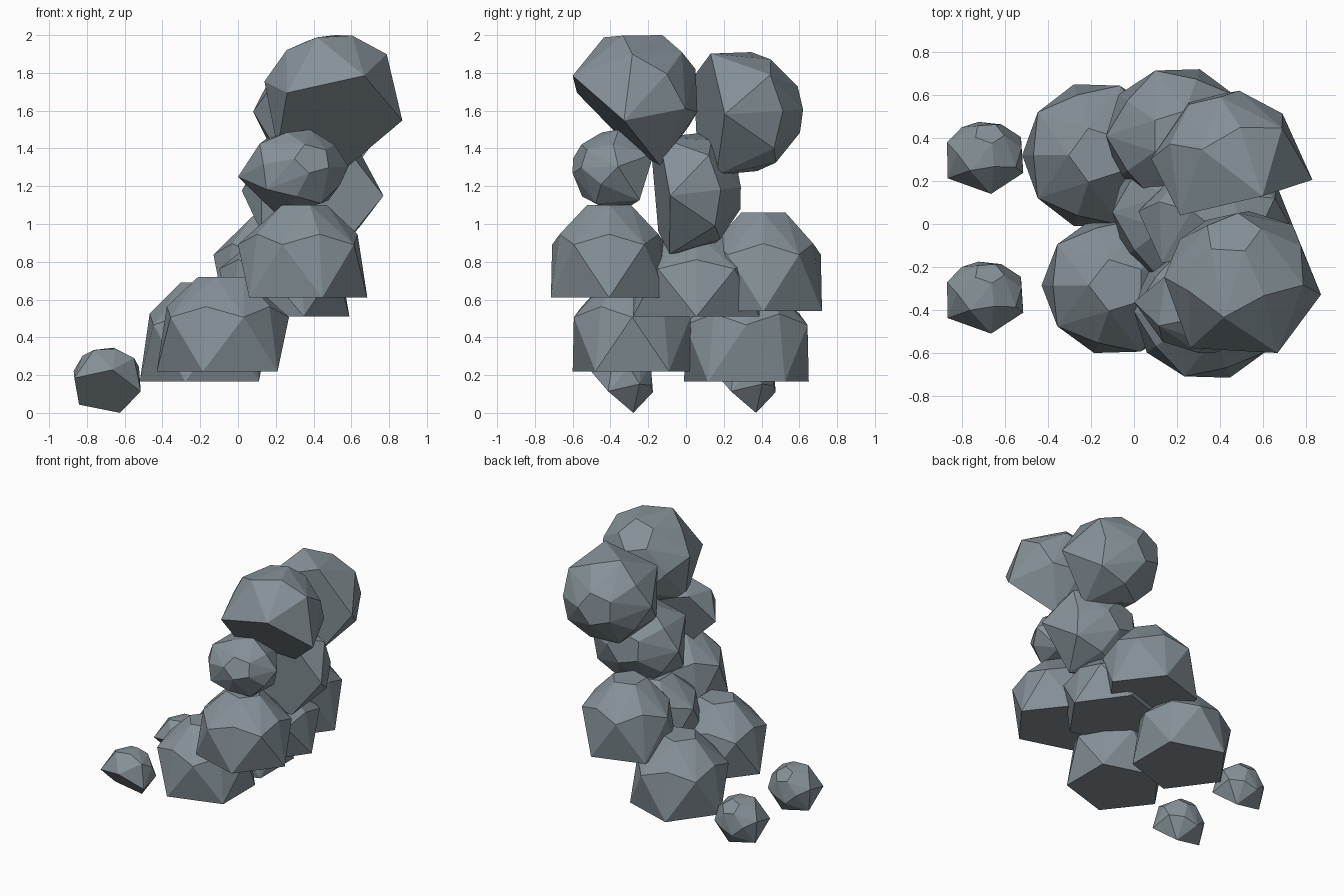
import bpy, bmesh, math
from mathutils import Vector, Matrix

if "Cube" in bpy.data.objects:
    bpy.data.objects.remove(bpy.data.objects["Cube"])

slate = bpy.data.materials.new("slate_grey")
slate.diffuse_color = (0.235, 0.285, 0.315, 1)
slate.use_nodes = True
slate.node_tree.nodes["Principled BSDF"].inputs["Base Color"].default_value = slate.diffuse_color


def rock(name, lo, hi, axis=(0, 0, 1), phase=180, waist=0.82):
    """Faceted dome on a flat five-sided base, turned along axis, fitted to a box."""
    # rings: radius, height, half-step twist
    rings = [(1.0, 0, 0), (0.98, waist, 1), (0.85, 0.98, 0), (0.38, 1.43, 0)]
    turn = Vector(axis).to_track_quat('Z', 'Y').to_matrix() if axis != (0, 0, 1) else Matrix.Identity(3)
    pts = []
    for r, h, twist in rings:
        for i in range(5):
            a = math.radians(phase + 72 * i + 36 * twist)
            pts.append(turn @ Vector((r * math.cos(a), r * math.sin(a), h)))
    # fit to the box
    for k in range(3):
        a, b = min(p[k] for p in pts), max(p[k] for p in pts)
        for p in pts:
            p[k] = lo[k] + (p[k] - a) / (b - a) * (hi[k] - lo[k])
    bm = bmesh.new()
    for p in pts:
        bm.verts.new(p)
    bmesh.ops.convex_hull(bm, input=bm.verts)
    bmesh.ops.dissolve_limit(bm, angle_limit=math.radians(4), verts=bm.verts, edges=bm.edges)
    bmesh.ops.recalc_face_normals(bm, faces=bm.faces)
    me = bpy.data.meshes.new(name)
    bm.to_mesh(me)
    bm.free()
    me.materials.append(slate)
    bpy.context.collection.objects.link(bpy.data.objects.new(name, me))


# two loose pebbles
for side, y in (("back", 0.14), ("front", -0.51)):
    rock("pebble_" + side, (-0.87, y, 0), (-0.515, y + 0.335, 0.345), (0.1, 0.65, 0.72), 180)

# bottom pair
rock("bottom_rock_front", (-0.43, -0.60, 0.22), (0.27, 0.03, 0.72))
rock("bottom_rock_back", (-0.52, -0.01, 0.165), (0.17, 0.65, 0.69))

# middle row, turned the other way
rock("middle_rock_front", (0.0, -0.715, 0.61), (0.685, -0.10, 1.10), phase=0)
rock("middle_rock_centre", (-0.10, -0.28, 0.51), (0.59, 0.39, 0.95), phase=0)
rock("middle_rock_back", (-0.13, 0.10, 0.54), (0.54, 0.72, 1.06), phase=0)

# upper row, standing on edge
rock("upper_rock_front", (0.0, -0.60, 1.05), (0.585, -0.17, 1.50), (0.35, -0.87, 0.3), 180)
rock("upper_rock_back", (0.02, -0.18, 0.84), (0.77, 0.29, 1.48), (-0.15, 0.97, 0.1), 180)

# top pair, leaning back
rock("top_rock_back", (0.08, 0.04, 1.26), (0.83, 0.62, 1.91), (-0.25, 0.95, 0.05), 180)
rock("top_rock_front", (0.14, -0.60, 1.31), (0.87, 0.06, 2.0), (-0.12, 0.7, 0.72), 180)
